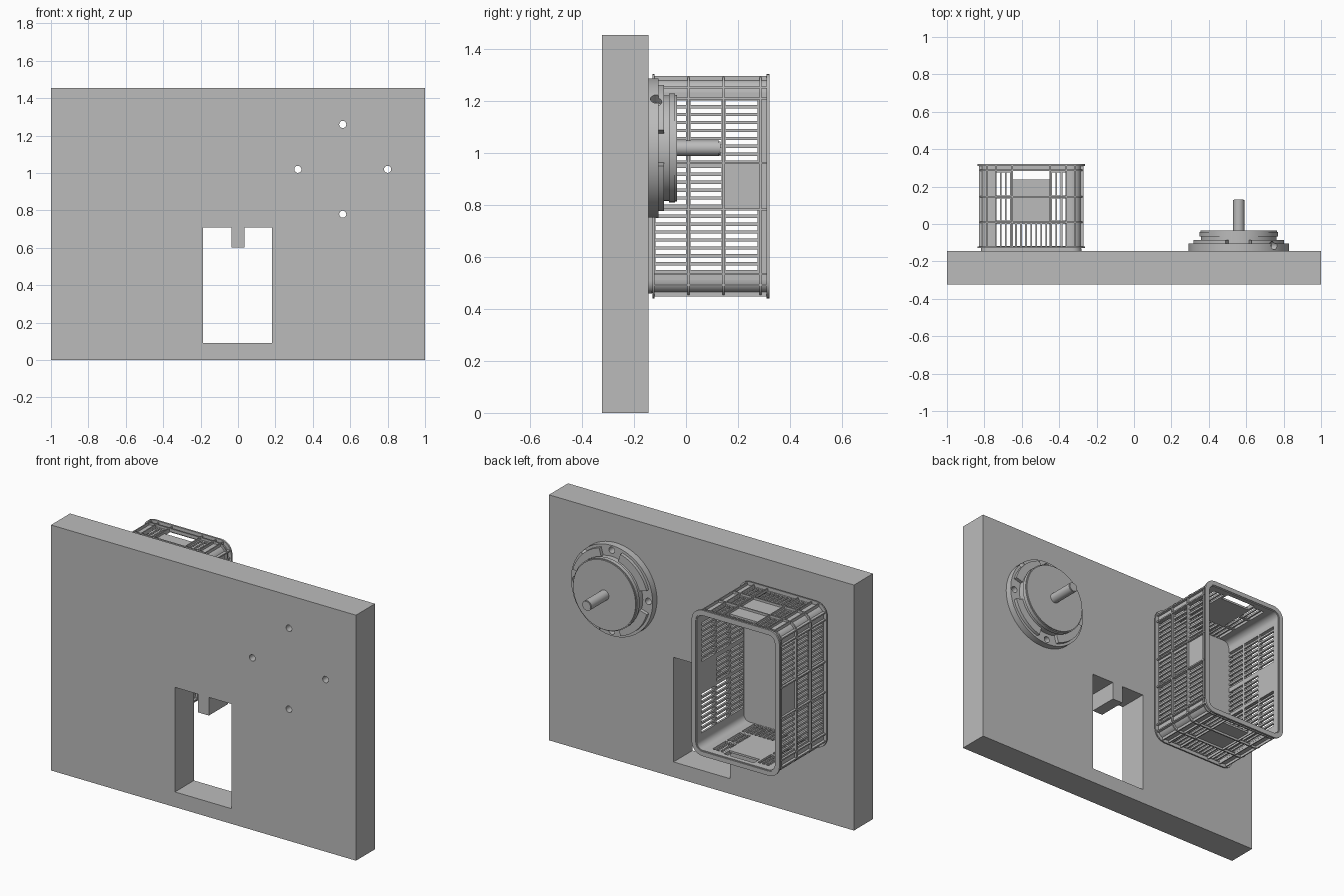
import bpy, bmesh, math
from mathutils import Vector

if "Cube" in bpy.data.objects:
    bpy.data.objects.remove(bpy.data.objects["Cube"])

grey = bpy.data.materials.new("grey")
grey.diffuse_color = (0.5, 0.5, 0.5, 1)
grey.use_nodes = True
grey.node_tree.nodes["Principled BSDF"].inputs["Base Color"].default_value = grey.diffuse_color


def plate(name, loops, axis, lo, hi):
    """Flat outline (with inner loops as holes) extruded from lo to hi along an axis."""
    cu = bpy.data.curves.new(name, 'CURVE')
    cu.dimensions, cu.fill_mode, cu.extrude = '2D', 'BOTH', (hi - lo) / 2
    for loop in loops:
        sp = cu.splines.new('POLY')
        sp.points.add(len(loop) - 1)
        for p, (u, v) in zip(sp.points, loop):
            p.co = (u, v, 0, 1)
        sp.use_cyclic_u = True
    tmp = bpy.data.objects.new(name + "_outline", cu)
    bpy.context.collection.objects.link(tmp)
    bpy.context.view_layer.update()
    dg = bpy.context.evaluated_depsgraph_get()
    me = bpy.data.meshes.new_from_object(tmp.evaluated_get(dg))
    bpy.data.objects.remove(tmp)
    bm = bmesh.new()
    bm.from_mesh(me)
    mid = (lo + hi) / 2
    for v in bm.verts:
        a, b, w = v.co.x, v.co.y, v.co.z + mid
        v.co = {'x': (w, a, b), 'y': (a, w, b), 'z': (a, b, w)}[axis]
    bmesh.ops.remove_doubles(bm, verts=bm.verts, dist=1e-5)
    bmesh.ops.recalc_face_normals(bm, faces=bm.faces)
    bm.to_mesh(me)
    bm.free()
    me.materials.clear()
    me.materials.append(grey)
    ob = bpy.data.objects.new(name, me)
    bpy.context.collection.objects.link(ob)
    return ob


def arc(cx, cy, r, a0, a1, n):
    return [(cx + r * math.cos(math.radians(a0 + (a1 - a0) * i / n)),
             cy + r * math.sin(math.radians(a0 + (a1 - a0) * i / n))) for i in range(n + 1)]


def circle(cx, cy, r, n=48):
    return arc(cx, cy, r, 0, 360, n)[:-1]


def rect(u0, u1, v0, v1):
    return [(u0, v0), (u1, v0), (u1, v1), (u0, v1)]


def round_rect(cx, cy, hx, hy, r):
    pts = []
    for k, (sx, sy) in enumerate([(1, 1), (-1, 1), (-1, -1), (1, -1)]):
        pts += arc(cx + sx * (hx - r), cy + sy * (hy - r), r, 90 * k, 90 * k + 90, 6)
    return pts


# ---- Board with notched window and four bolt holes
MX, MZ = 0.56, 1.02
bolts = [(MX + 0.24, MZ), (MX, MZ + 0.24), (MX - 0.24, MZ), (MX, MZ - 0.24)]
bolt_holes = [circle(x, z, 0.019, 24) for x, z in bolts]
window = [(-0.187, 0.09), (0.183, 0.09), (0.183, 0.71), (0.035, 0.71),
          (0.035, 0.602), (-0.035, 0.602), (-0.035, 0.71), (-0.187, 0.71)]
plate("board", [rect(-1, 1, 0, 1.455), window] + bolt_holes, 'y', -0.323, -0.145)

# ---- Motor: flange, raised flange segments, stepped body, shaft
flange = plate("motor_flange", [circle(MX, MZ, 0.268, 72)] + bolt_holes, 'y', -0.145, -0.105)
segments = [plate("flange_segment", [arc(MX, MZ, 0.252, 90 * k + 16, 90 * k + 74, 16)
                                     + arc(MX, MZ, 0.195, 90 * k + 74, 90 * k + 16, 16)],
                  'y', -0.105, -0.085) for k in range(4)]
for name, r, lo, hi in [("motor_neck", 0.203, -0.105, -0.066), ("motor_body", 0.21, -0.066, -0.042),
                        ("motor_cap", 0.205, -0.042, -0.035), ("motor_shaft", 0.03, -0.035, 0.128),
                        ("shaft_tip", 0.026, 0.128, 0.132)]:
    plate(name, [circle(MX, MZ, r, 72 if r > 0.1 else 32)], 'y', lo, hi)

# Radial cable hole in the flange rim
d = Vector((1, 0, 1)).normalized()
bpy.ops.mesh.primitive_cylinder_add(vertices=24, radius=0.022, depth=0.08,
                                    location=Vector((MX, -0.115, MZ)) + d * 0.265,
                                    rotation=(0, math.radians(45), 0))
cutter = bpy.context.object
cutter.name = "cable_hole_cutter"
cutter.hide_render = True
cutter.display_type = 'WIRE'
for ob in (flange, segments[0]):
    mod = ob.modifiers.new("cable_hole", 'BOOLEAN')
    mod.operation, mod.object, mod.solver = 'DIFFERENCE', cutter, 'EXACT'

# ---- Crate lying on its base against the board, open towards +y
CX, CZ = -0.55, 0.873
HX, HZ, R, T = 0.267, 0.411, 0.05, 0.012      # wall half sizes, corner radius, thickness
Y0, Y1 = -0.13, 0.318
rows = [(-0.118, 0.0), (0.018, 0.137), (0.152, 0.275)]

# Slots of the tall side walls: three groups, with a solid label panel in the middle
side_slots = []
for z0, n in [(0.55, 8), (0.803, 5), (0.972, 8)]:
    for i in range(n):
        z = z0 + i * 0.0305
        for y0, y1 in (rows if n == 8 else rows[:2]):
            side_slots.append(rect(y0, y1, z, z + 0.018))

# Slots of the short end walls: full lowest row, handle opening near the rim
end_slots = [rect(CX - 0.098, CX + 0.098, 0.237, 0.29)]
for i in range(14):
    x = CX + (i - 6.5) * 0.027
    for y0, y1 in (rows if i < 3 or i > 10 else rows[:1]):
        end_slots.append(rect(x - 0.009, x + 0.009, y0, y1))

for s in (-1, 1):
    a, b = sorted((CX + s * HX, CX + s * (HX - T)))
    plate("crate_side_wall", [rect(Y0, Y1, CZ - HZ + R, CZ + HZ - R)] + side_slots, 'x', a, b)
    a, b = sorted((CZ + s * HZ, CZ + s * (HZ - T)))
    plate("crate_end_wall", [rect(CX - HX + R, CX + HX - R, Y0, Y1)] + end_slots, 'z', a, b)

# Rounded corners
for k, (sx, sz) in enumerate([(1, 1), (-1, 1), (-1, -1), (1, -1)]):
    c = (CX + sx * (HX - R), CZ + sz * (HZ - R))
    plate("crate_corner", [arc(*c, R, 90 * k, 90 * k + 90, 8)
                           + arc(*c, R - T, 90 * k + 90, 90 * k, 8)], 'y', Y0, Y1)

# Floor, foot ring, and bands running round the crate: (name, outward step, y range)
plate("crate_floor", [round_rect(CX, CZ, HX, HZ, R)], 'y', -0.131, -0.12)
plate("crate_foot", [round_rect(CX, CZ, 0.269, 0.414, R),
                     round_rect(CX, CZ, 0.24, 0.385, 0.03)], 'y', -0.145, -0.131)
for name, e, lo, hi in [("base_lip", 0.021, -0.129, -0.121), ("lower_band", 0.013, 0.005, 0.013),
                        ("upper_band", 0.013, 0.141, 0.149), ("rim_band", 0.013, 0.284, 0.291),
                        ("rim_lip", 0.021, 0.311, 0.322)]:
    plate("crate_" + name, [round_rect(CX, CZ, HX + e, HZ + e, R + e),
                            round_rect(CX, CZ, HX - 0.006, HZ - 0.006, R - 0.006)], 'y', lo, hi)

# Ribs running from base to rim on all four walls
F = 0.013
for s in (-1, 1):
    for m in (-1, 1):
        for o in (0.09, 0.338, 0.383):
            z = CZ + m * min(o, HZ - 0.03)
            a, b = sorted((CX + s * (HX - 0.004), CX + s * (HX + F)))
            plate("side_rib", [rect(-0.121, 0.311, z - 0.004, z + 0.004)], 'x', a, b)
        for o in (0.101, 0.188, 0.235):
            x = CX + m * o
            a, b = sorted((CZ + s * (HZ - 0.004), CZ + s * (HZ + F)))
            hi = 0.311
            plate("end_rib", [rect(x - 0.003, x + 0.003, -0.121, hi)], 'z', a, b)

# Smooth the round parts, keep the edges sharp
bpy.ops.object.select_all(action='DESELECT')
for ob in bpy.context.scene.objects:
    if ob.type == 'MESH' and ob is not cutter:
        ob.select_set(True)
        bpy.context.view_layer.objects.active = ob
bpy.ops.object.shade_smooth_by_angle(angle=math.radians(30))
